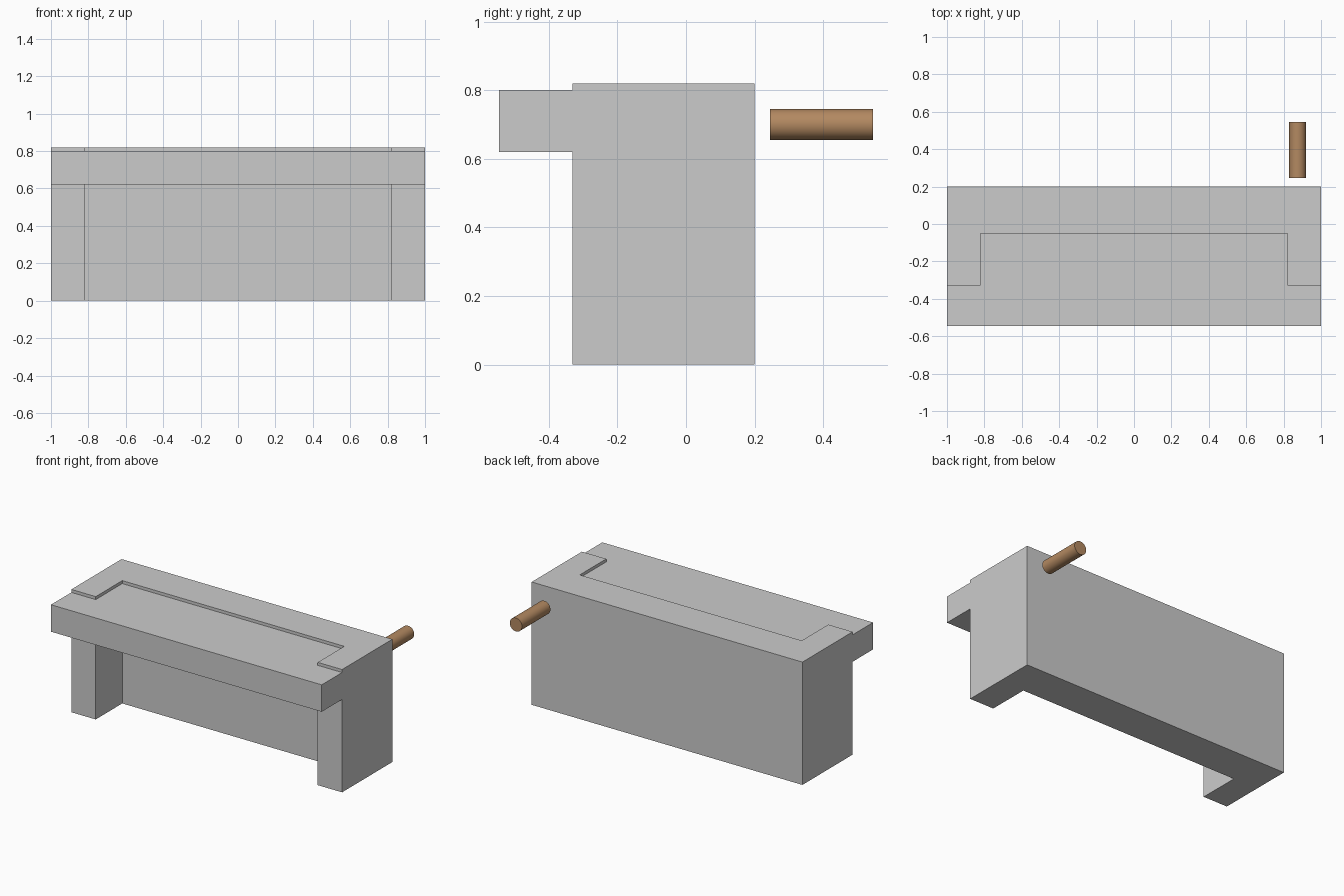
import bpy, bmesh, math

if "Cube" in bpy.data.objects:
    bpy.data.objects.remove(bpy.data.objects["Cube"])


def extrude_outline(name, outline, z0, z1):
    """Solid made by raising a flat xy outline from z0 to z1."""
    bm = bmesh.new()
    face = bm.faces.new([bm.verts.new((x, y, z0)) for x, y in outline])
    raised = bmesh.ops.extrude_face_region(bm, geom=[face])["geom"]
    bmesh.ops.translate(bm, vec=(0, 0, z1 - z0),
                        verts=[g for g in raised if isinstance(g, bmesh.types.BMVert)])
    bmesh.ops.recalc_face_normals(bm, faces=bm.faces)
    mesh = bpy.data.meshes.new(name)
    bm.to_mesh(mesh)
    bm.free()
    obj = bpy.data.objects.new(name, mesh)
    bpy.context.collection.objects.link(obj)
    return obj


def mirrored(half):
    """Complete a right-hand outline across x = 0."""
    return half + [(-x, y) for x, y in reversed(half)]


BACK, RECESS, ARM, LIP = 0.20, -0.05, -0.33, -0.545
INNER, OUTER = 0.82, 1.0

# U-shaped body: back wall with two side arms
extrude_outline("counter_body", mirrored(
    [(INNER, RECESS), (INNER, ARM), (OUTER, ARM), (OUTER, BACK)][::-1]), 0, 0.82)

# Worktop: fits between the arms and overhangs them at the front
extrude_outline("worktop", mirrored(
    [(INNER, RECESS), (INNER, ARM), (OUTER, ARM), (OUTER, LIP)]), 0.62, 0.80)

# Round wooden peg behind the body
bpy.ops.mesh.primitive_cylinder_add(vertices=32, radius=0.045, depth=0.30,
                                    location=(0.875, 0.395, 0.70),
                                    rotation=(math.pi / 2, 0, 0))
peg = bpy.context.object
peg.name = "wooden_peg"
bpy.ops.object.shade_smooth_by_angle(angle=math.radians(30))
wood = bpy.data.materials.new("wood")
wood.diffuse_color = (0.45, 0.25, 0.12, 1)
wood.use_nodes = True
wood.node_tree.nodes["Principled BSDF"].inputs["Base Color"].default_value = wood.diffuse_color
peg.data.materials.append(wood)
